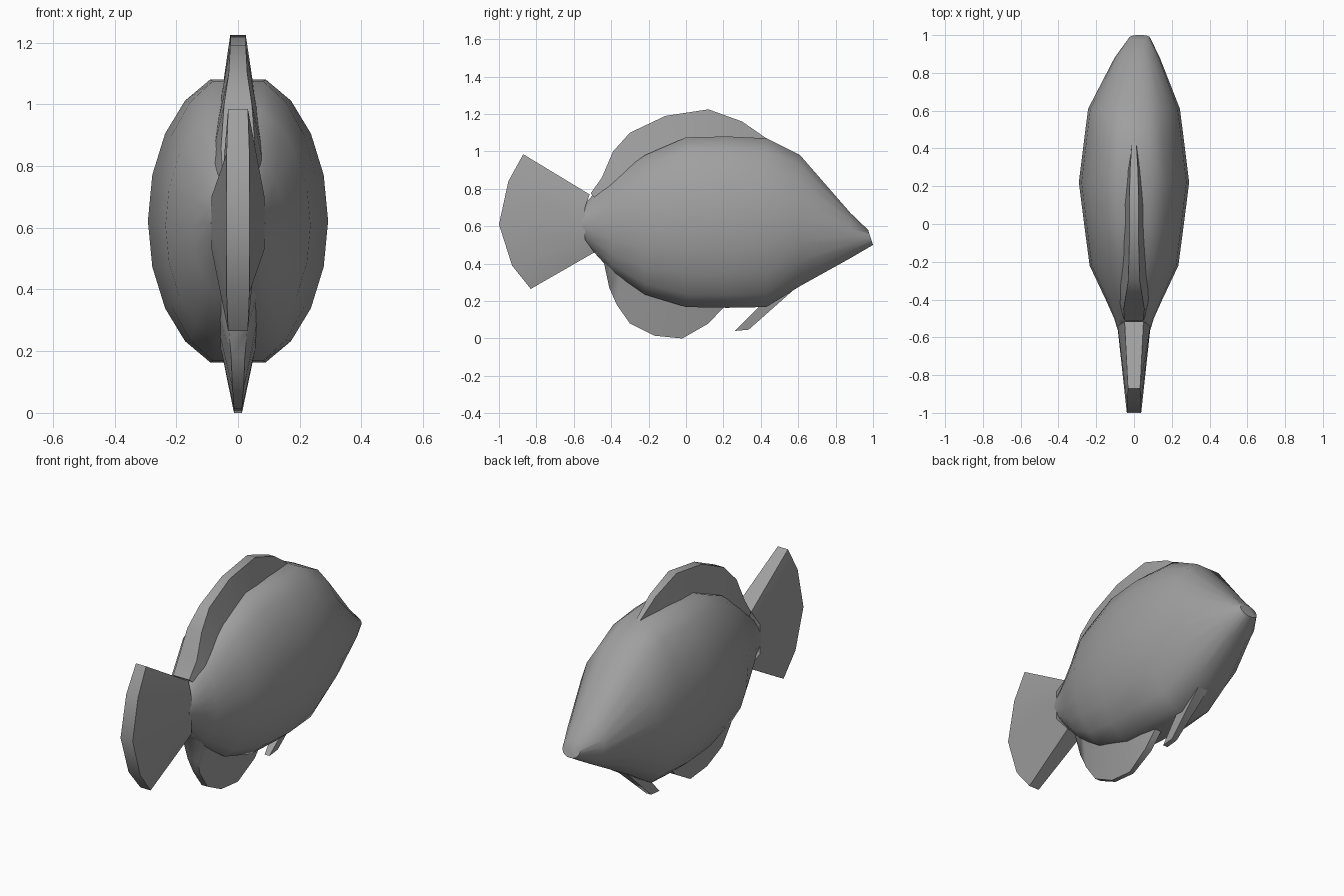
import bpy, math

if "Cube" in bpy.data.objects:
    bpy.data.objects.remove(bpy.data.objects["Cube"])

grey = bpy.data.materials.new("plain_grey")
grey.use_nodes = True
COLOR = (0.35, 0.35, 0.35, 1)
grey.diffuse_color = COLOR
grey.node_tree.nodes["Principled BSDF"].inputs["Base Color"].default_value = COLOR


def loft(name, rings, sharp):
    """Skin a row of closed rings and cap both ends."""
    n = len(rings[0])
    verts = [p for ring in rings for p in ring]
    faces = [(r * n + i, r * n + (i + 1) % n, (r + 1) * n + (i + 1) % n, (r + 1) * n + i)
             for r in range(len(rings) - 1) for i in range(n)]
    faces.append(tuple(reversed(range(n))))
    faces.append(tuple(range(len(verts) - n, len(verts))))
    mesh = bpy.data.meshes.new(name)
    mesh.from_pydata(verts, [], faces)
    mesh.materials.append(grey)
    ob = bpy.data.objects.new(name, mesh)
    bpy.context.collection.objects.link(ob)
    bpy.ops.object.select_all(action='DESELECT')
    ob.select_set(True)
    bpy.context.view_layer.objects.active = ob
    bpy.ops.object.mode_set(mode='EDIT')
    bpy.ops.mesh.select_all(action='SELECT')
    bpy.ops.mesh.normals_make_consistent(inside=False)
    bpy.ops.object.mode_set(mode='OBJECT')
    bpy.ops.object.shade_smooth_by_angle(angle=math.radians(sharp))


def body_ring(y, low, high, half, shift=0, lean=0):
    """Twenty-sided oval, flattened along the back and belly."""
    ring = []
    for i in range(20):
        a = math.tau * i / 20
        s = max(-1, min(1, math.sin(a) / math.sin(math.tau / 5)))
        z = (low + high) / 2 + s * (high - low) / 2
        ring.append((shift + half * math.cos(a), y - lean * s, z))
    return ring


def fin(name, columns):
    """Tapered blade; each column is base (y, z, half width), edge (y, z, half width)."""
    rings = []
    for (by, bz, bw), (ey, ez, ew) in columns:
        rings.append([(-bw, by, bz), (-ew, ey, ez), (ew, ey, ez), (bw, by, bz)])
    loft(name, rings, 70)


# Body from tail root to snout
stations = [(-.56, .53, .70, .087), (-.5, .47, .765, .105), (-.4, .36, .85, .15),
            (-.22, .235, .98, .235), (0, .168, 1.075, .264), (.22, .164, 1.08, .292),
            (.43, .168, 1.07, .266), (.61, .28, .98, .243), (.88, .43, .67, .12, .017),
            (.987, .5, .58, .055, .03, .013)]
loft("body", [body_ring(*s) for s in stations], 50)

# Fins
fin("dorsal_fin", [
    ((.4, 1.04, .015), (.43, 1.07, .012)),
    ((.28, 1.04, .035), (.3, 1.16, .02)),
    ((.1, 1.02, .055), (.12, 1.225, .025)),
    ((-.1, .96, .065), (-.11, 1.19, .025)),
    ((-.24, .9, .075), (-.3, 1.1, .03)),
    ((-.32, .85, .08), (-.39, 1.0, .045)),
    ((-.4, .78, .085), (-.45, .86, .055)),
    ((-.46, .73, .07), (-.51, .775, .05))])
fin("anal_fin", [
    ((.2, .2, .03), (.2, .165, .02)),
    ((.1, .22, .05), (.12, .08, .02)),
    ((-.02, .23, .06), (-.02, 0, .013)),
    ((-.13, .25, .065), (-.17, .015, .013)),
    ((-.22, .3, .07), (-.3, .08, .018)),
    ((-.29, .36, .075), (-.37, .18, .022)),
    ((-.34, .42, .08), (-.41, .27, .03)),
    ((-.4, .47, .085), (-.44, .41, .045)),
    ((-.45, .5, .07), (-.49, .46, .05))])
fin("tail_fin", [
    ((-.515, .77, .05), (-.87, .985, .032)),
    ((-.54, .7, .086), (-.95, .84, .037)),
    ((-.54, .615, .088), (-1, .61, .038)),
    ((-.54, .53, .086), (-.93, .39, .037)),
    ((-.49, .46, .05), (-.83, .265, .032))])
fin("pelvic_fin", [
    ((.42, .2, .035), (.26, .04, .015)),
    ((.61, .29, .035), (.335, .047, .015))])
